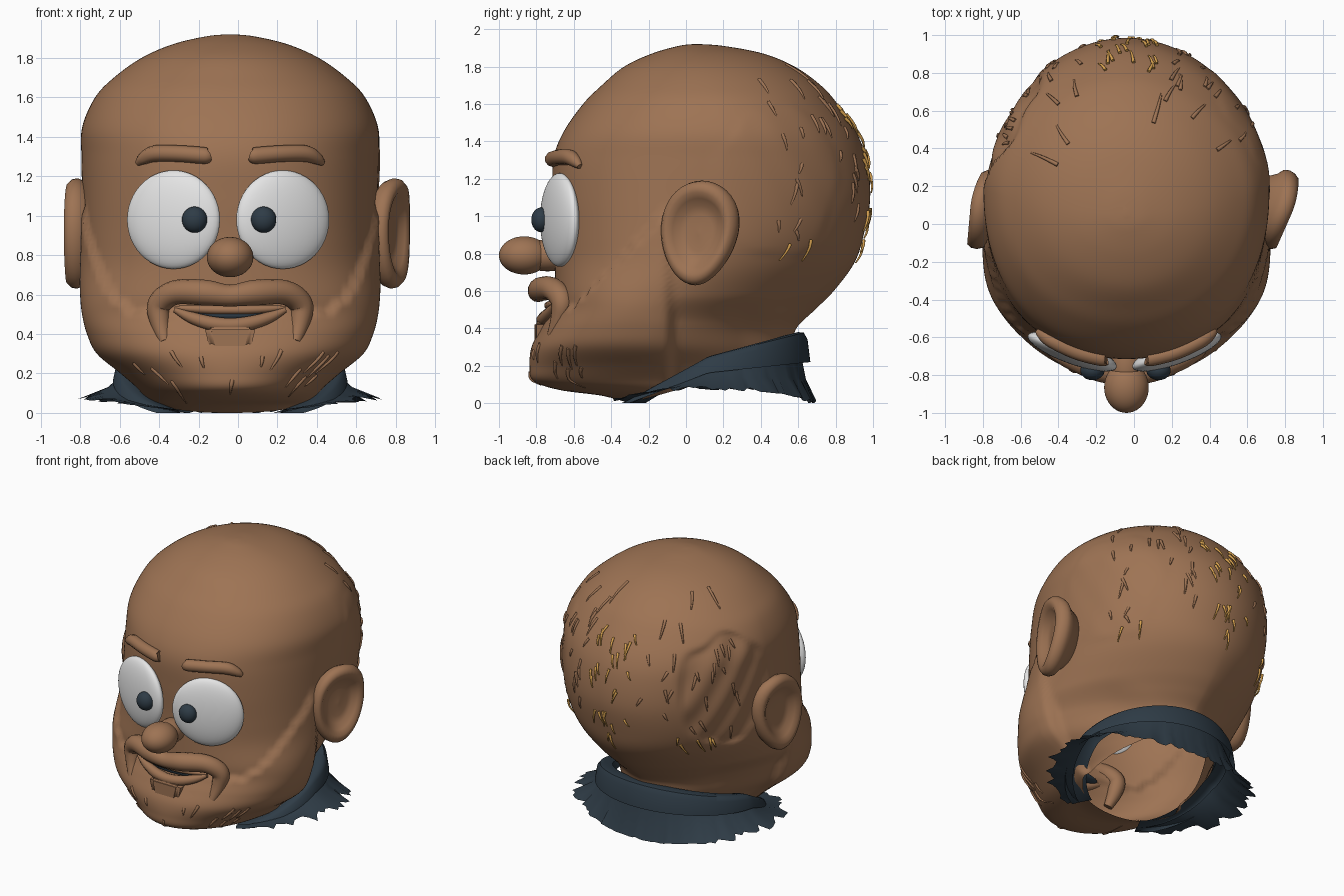
import bpy, bmesh, math, random
from mathutils import Vector, Matrix

if "Cube" in bpy.data.objects:
    bpy.data.objects.remove(bpy.data.objects["Cube"])

random.seed(4)
X0 = -0.04  # the head sits slightly left of the origin


def material(name, rgb):
    m = bpy.data.materials.new(name)
    m.diffuse_color = (*rgb, 1)
    m.use_nodes = True
    m.node_tree.nodes["Principled BSDF"].inputs["Base Color"].default_value = m.diffuse_color
    return m


SKIN = material("brown_skin", (0.34, 0.172, 0.088))
NAVY = material("dark_navy", (0.028, 0.045, 0.062))
WHITE = material("eye_white", (0.78, 0.78, 0.78))
GOLD = material("golden_hair", (0.68, 0.36, 0.08))


def finish(name, bm, mat, angle=50):
    bmesh.ops.recalc_face_normals(bm, faces=bm.faces[:])
    me = bpy.data.meshes.new(name)
    bm.to_mesh(me)
    bm.free()
    me.materials.append(mat)
    ob = bpy.data.objects.new(name, me)
    bpy.context.collection.objects.link(ob)
    bpy.ops.object.select_all(action='DESELECT')
    ob.select_set(True)
    bpy.context.view_layer.objects.active = ob
    bpy.ops.object.shade_smooth_by_angle(angle=math.radians(angle))
    return ob


def spline(rows, t):
    """Catmull-Rom through rows of numbers, t from 0 to 1."""
    f = t * (len(rows) - 1)
    i = min(int(f), len(rows) - 2)
    u = f - i
    p = [rows[max(0, min(len(rows) - 1, i + k))] for k in (-1, 0, 1, 2)]
    return [0.5 * (2 * b + (c - a) * u + (2 * a - 5 * b + 4 * c - d) * u * u
                   + (3 * b - a - 3 * c + d) * u ** 3) for a, b, c, d in zip(*p)]


def loft(bm, rings, closed=True, cap0=False, cap1=False):
    vr = [[bm.verts.new(p) for p in r] for r in rings]
    n = len(vr[0])
    for a, b in zip(vr, vr[1:]):
        for j in range(n if closed else n - 1):
            k = (j + 1) % n
            bm.faces.new((a[j], a[k], b[k], b[j]))
    if cap0:
        bm.faces.new(vr[0][::-1])
    if cap1:
        bm.faces.new(vr[-1])


def tube(bm, rows, ref, steps=24, sides=10):
    """Sweep a circle along rows of (x, y, z, radius)."""
    pts = [spline(rows, i / steps) for i in range(steps + 1)]
    rings = []
    for i, p in enumerate(pts):
        tan = Vector(pts[min(i + 1, steps)][:3]) - Vector(pts[max(i - 1, 0)][:3])
        s = tan.cross(ref).normalized()
        u = s.cross(tan).normalized()
        rings.append([Vector(p[:3]) + p[3] * (s * math.cos(a) + u * math.sin(a))
                      for a in (2 * math.pi * k / sides for k in range(sides))])
    loft(bm, rings, True, True, True)


def ellipsoid(name, loc, size, mat, turn=0):
    bm = bmesh.new()
    bmesh.ops.create_uvsphere(bm, u_segments=40, v_segments=24, radius=1)
    bm.transform(Matrix.Translation(loc) @ Matrix.Rotation(turn, 4, 'Z')
                 @ Matrix.Diagonal((*size, 1)))
    return finish(name, bm, mat)


# Head sections: z, front y, back y, widest y, half width, front and back roundness
HEAD = [
    (0.00, -.30, .50, .10, .40, 2, 2), (.04, -.45, .51, .08, .40, 2, 2),
    (.07, -.66, .52, .0, .41, 2, 1.9), (.12, -.79, .53, -.1, .44, 2, 1.8),
    (.20, -.81, .55, -.16, .53, 2, 1.65), (.30, -.80, .57, -.2, .65, 2.1, 1.55),
    (.40, -.75, .59, -.2, .70, 2.2, 1.55), (.50, -.70, .69, -.2, .725, 2.2, 1.6),
    (.60, -.70, .79, -.15, .735, 2.2, 1.7), (.75, -.70, .90, -.02, .74, 2.2, 1.85),
    (.90, -.70, .95, .08, .745, 2.3, 1.95), (1.1, -.71, .985, .15, .75, 2.3, 1.95),
    (1.3, -.71, .965, .18, .755, 2.2, 1.92), (1.45, -.655, .91, .18, .75, 2.2, 1.9),
    (1.6, -.55, .81, .16, .685, 2.15, 1.9), (1.7, -.45, .72, .13, .59, 2.1, 1.95),
    (1.8, -.33, .58, .10, .45, 2, 2), (1.87, -.18, .41, .08, .29, 2, 2),
    (1.91, -.04, .20, .06, .12, 2, 2), (1.92, .04, .07, .055, .012, 2, 2)]


def section(z):
    lo, hi = 0, 1
    for _ in range(30):
        m = (lo + hi) / 2
        lo, hi = (m, hi) if spline(HEAD, m)[0] < z else (lo, m)
    return spline(HEAD, lo)


def smooth(v):
    v = max(0, min(1, v))
    return v * v * (3 - 2 * v)


def skin_point(row, a, lift=0):
    z, yf, yb, ym, hw, nf, nb = row
    c, s = math.cos(a), math.sin(a)
    n, ext = (nf, ym - yf) if s < 0 else (nb, yb - ym)
    x = math.copysign(abs(c) ** (2 / n), c) * hw
    y = ym + math.copysign(abs(s) ** (2 / n), s) * ext
    # raised beard with a notched upper edge
    edge = .53 + max(0, y + .6) * 1.05 + .012 * math.sin(y * 110)
    lift += .026 * smooth((edge - z) / .05) * smooth((-.06 - y) / .06) * smooth((z - .03) / .08)
    # sunken neck between the jaw corner and the underside of the skull
    lift -= .03 * smooth((y + .1) / .06) * smooth((.58 - z) / .15) * smooth((.5 - y) / .2)
    # rough hair patches: sunken on the left, slightly raised on the right
    r = math.hypot((y - .48) / .34, (z - 1.18) / .42) + .05 * math.sin(a * 13 + z * 9)
    if abs(x) > .2:
        rough = 1 + .35 * math.sin(y * 31 + z * 17)
        lift += (-.022 if x < 0 else .004) * smooth((1 - r) / .1) * rough
    return Vector((X0 + x + lift * c, y + lift * s, z))


def face_y(d, z):
    _, yf, _, ym, hw, nf, _ = section(z)
    return ym + (yf - ym) * (1 - min(1, abs(d) / hw) ** nf) ** (1 / nf)


def on_face(d, z, out, r):
    return (X0 + d, face_y(d, z) - out, z, r)


# Head, hollow, with the neck cut open along the slope of the collar
bm = bmesh.new()
loft(bm, [[skin_point(spline(HEAD, i / 130), 2 * math.pi * j / 160) for j in range(160)]
          for i in range(131)], cap1=True)
bmesh.ops.bisect_plane(bm, geom=bm.verts[:] + bm.edges[:] + bm.faces[:], clear_inner=True,
                       plane_co=(0, -.3, .0), plane_no=Vector((0, -.28, 1)).normalized())
finish("head", bm, SKIN, 60)

FRONT = Vector((0, -1, 0))
for side, tag in ((-1, "left"), (1, "right")):
    # Eyes and pupils
    ellipsoid(tag + "_eye", (X0 - .01 + side * .277, -.675, .98), (.25, .066, .25), WHITE,
              side * math.radians(20))
    ellipsoid(tag + "_pupil", (X0 - .005 + side * .175, -.775, .98), (.064, .052, .066), NAVY)
    # Eyebrows
    bm = bmesh.new()
    tube(bm, [on_face(side * d, z, .012, r) for d, z, r in
              ((.11, 1.305, .032), (.13, 1.305, .042), (.26, 1.315, .042), (.38, 1.315, .042),
               (.44, 1.29, .032), (.47, 1.265, .015))], FRONT)
    finish(tag + "_eyebrow", bm, SKIN)
    # Ears: rings of (size, height) from the hollow over the rim to the root
    turn = math.radians(24 if side > 0 else -5)
    centre = Vector((.765 if side > 0 else -.795, .075, .91))
    back = Vector((side * math.sin(turn), math.cos(turn), 0))
    normal = Vector((side * math.cos(turn), -math.sin(turn), 0))
    rings = []
    for size, h in ((.05, .015), (.35, .01), (.52, .02), (.66, .05), (.78, .072), (.9, .072),
                    (.98, .05), (1, .02), (.95, -.015), (.8, -.05), (.6, -.12)):
        ring = []
        for k in range(40):
            a = 2 * math.pi * k / 40
            u = (.21 * math.cos(a) * (1 + .14 * math.sin(a)) + .02 * math.sin(a)) * size
            bend = -1.1 * max(0, u) ** 2  # the back edge curls towards the head
            ring.append(centre + back * u + Vector((0, 0, .28 * math.sin(a) * size))
                        + normal * (h + bend))
        rings.append(ring)
    bm = bmesh.new()
    loft(bm, rings, True, True, True)
    finish(tag + "_ear", bm, SKIN, 80)

# Nose: round tip on a narrower bridge
ellipsoid("nose", (X0, -.865, .79), (.118, .135, .102), SKIN)
ellipsoid("nose_bridge", (X0, -.74, .79), (.09, .15, .085), SKIN)

# Moustache running down around the mouth
half = ((.33, .36, .0, .03), (.355, .46, .01, .05), (.36, .55, .02, .06),
        (.28, .61, .045, .062), (.13, .61, .08, .065))
rows = [on_face(-d, z, o, r) for d, z, o, r in half] + [on_face(0, .595, .09, .055)]
rows += [on_face(d, z, o, r) for d, z, o, r in half[::-1]]
bm = bmesh.new()
tube(bm, rows, FRONT, 60, 14)
finish("moustache", bm, SKIN)

# Mouth gap between the upper and lower lips
ellipsoid("mouth", (X0, -.69, .495), (.21, .05, .03), NAVY)
for name, z0, curve, out, thick in (("upper_lip", .522, .15, .04, .022),
                                    ("lower_lip", .445, 1.0, .04, .036)):
    bm = bmesh.new()
    tube(bm, [on_face(d, z0 + curve * d * d, out, thick * k) for d, k in
              ((-.28, .4), (-.2, .8), (-.1, 1), (0, 1), (.1, 1), (.2, .8), (.28, .4))], FRONT)
    finish(name, bm, SKIN)

# Chin tuft under the lip
bm = bmesh.new()
bmesh.ops.create_cube(bm, size=1)
for v in bm.verts:
    v.co.x *= .8 if v.co.z < 0 else 1
bmesh.ops.bevel(bm, geom=bm.edges[:], offset=.12, segments=3, affect='EDGES')
bm.transform(Matrix.Translation((X0, -.765, .38)) @ Matrix.Diagonal((.26, .09, .11, 1)))
finish("chin_tuft", bm, SKIN)

# Collar: folded band open at the front, and a frayed cloth skirt below it
SEG = 110
band, skirt = [[] for _ in range(6)], [[] for _ in range(3)]
for j in range(SEG + 1):
    phi = math.radians(-152 + 304 * j / SEG)
    c, s = math.cos(phi), math.sin(phi)
    top = .25 + (.13 if c > 0 else .28) * c

    def ring_point(e, z):
        return Vector((X0 + (.51 + e) * s, .12 + (.46 + e) * c, max(0, z)))
    drop = .16 * (.55 + .45 * c)
    for row, (e, dz) in zip(band, ((-.06, -.5), (-.035, -.08), (.02, 0), (.05, -.02),
                                   (.07, -.25), (.085, -1))):
        row.append(ring_point(e, top + dz * drop))
    jag = random.uniform(-.05, .045)
    end = .11 + .12 * s * s
    low = .08 * s * s
    skirt[0].append(ring_point(.03, top - .6 * drop))
    skirt[1].append(ring_point(.06 + .05 * s * s, max(low, (top - drop) * .6 + low * .4)))
    skirt[2].append(ring_point(end + jag * (.15 + .85 * s * s), low + jag * (.3 - .6 * s * s)))
bm = bmesh.new()
loft(bm, band, False)
finish("collar_band", bm, NAVY)
bm = bmesh.new()
loft(bm, skirt, False)
finish("frayed_collar_skirt", bm, NAVY)


# Loose hair strands lying on the skin
def strands(name, count, angles, heights, mat, lift, thick):
    bm = bmesh.new()
    for _ in range(count):
        a = math.radians(random.uniform(*angles))
        z = random.uniform(*heights)
        length, sway = random.uniform(.05, .12), random.uniform(-.05, .05)
        rows = []
        for k in range(4):
            q = k / 3
            p = skin_point(section(z - length * q), a + sway * q, lift + .008 * math.sin(3 * q))
            rows.append((*p, thick * (1 - .6 * q)))
        tube(bm, rows, Vector((math.cos(a), math.sin(a), 0)), 6, 6)
    finish(name, bm, mat, 80)


strands("gold_hair_back", 26, (76, 102), (.85, 1.62), GOLD, .006, .01)
strands("gold_hair_left", 5, (125, 145), (.82, .9), GOLD, .006, .01)
strands("gold_hair_right", 2, (35, 60), (.82, .92), GOLD, .006, .01)
strands("stubble_right", 26, (20, 72), (.9, 1.82), SKIN, -.004, .012)
strands("stubble_left", 26, (108, 160), (.9, 1.82), SKIN, -.004, .012)
strands("beard_tufts", 14, (215, 325), (.16, .36), SKIN, -.004, .012)
